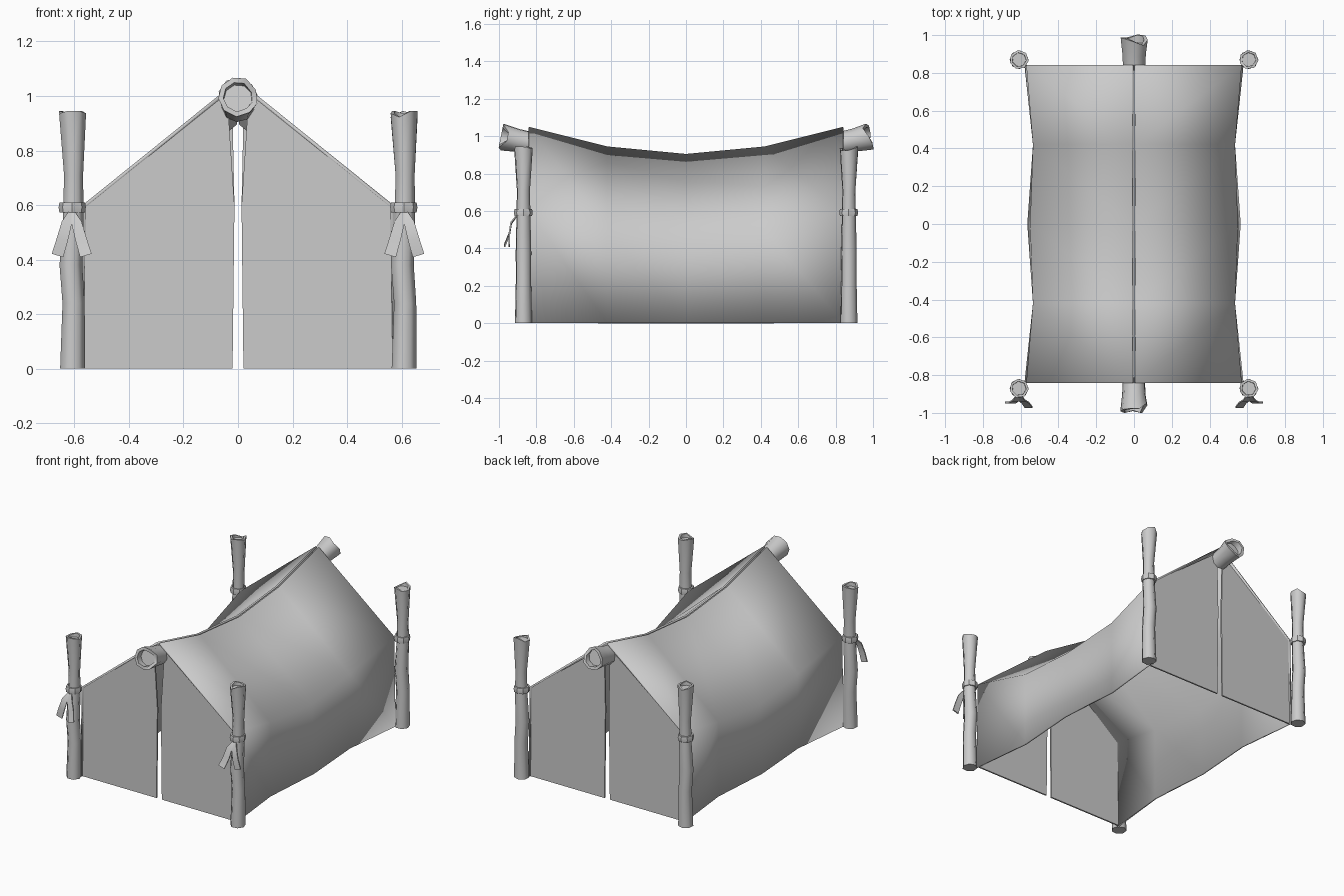
import bpy, bmesh, math, random
from mathutils import Vector

if "Cube" in bpy.data.objects:
    bpy.data.objects.remove(bpy.data.objects["Cube"])

random.seed(4)


def make(name, verts, faces, angle=40, recalc=True):
    me = bpy.data.meshes.new(name)
    me.from_pydata([tuple(v) for v in verts], [], faces)
    if recalc:
        bm = bmesh.new()
        bm.from_mesh(me)
        bmesh.ops.recalc_face_normals(bm, faces=bm.faces)
        bm.to_mesh(me)
        bm.free()
    ob = bpy.data.objects.new(name, me)
    bpy.context.collection.objects.link(ob)
    bpy.context.view_layer.objects.active = ob
    ob.select_set(True)
    bpy.ops.object.shade_smooth_by_angle(angle=math.radians(angle))
    ob.select_set(False)
    return ob


def mirror(ob):
    ob.modifiers.new("mirror", 'MIRROR').use_mirror_merge = False


def log(name, path, radii, axis, n, jag, depth):
    """Rough-cut log: rings along a path, a jagged rim and a recessed end."""
    axis = Vector(axis).normalized()
    u = axis.orthogonal().normalized()
    w = axis.cross(u)
    rings = list(zip(path, radii))
    end, r = rings[-1]
    bite = [random.choice((0, 0, -0.4, -1)) * jag for _ in range(n)]
    rings += [(end, r * 0.74), (Vector(end) - axis * depth, r * 0.72)]
    verts = []
    for k, (c, rad) in enumerate(rings):
        for i in range(n):
            a = 2 * math.pi * i / n
            lift = bite[i] if k in (len(radii) - 1, len(radii)) else 0
            verts.append(Vector(c) + (u * math.cos(a) + w * math.sin(a)) * rad + axis * lift)
    faces = [(k * n + i, k * n + (i + 1) % n, (k + 1) * n + (i + 1) % n, (k + 1) * n + i)
             for k in range(len(rings) - 1) for i in range(n)]
    faces += [tuple(range(n)), tuple(range(len(verts) - n, len(verts)))]
    return make(name, verts, faces, 65)


# sagging cloth, one half mirrored: (y, ridge z, eave x, eave z, ground x)
stations = [(-0.84, 1.05, 0.57, 0.60, 0.58), (-0.42, 0.945, 0.535, 0.50, 0.535),
            (0, 0.905, 0.55, 0.46, 0.565),
            (0.42, 0.945, 0.535, 0.50, 0.535), (0.84, 1.05, 0.57, 0.60, 0.58)]
verts, faces = [], []
for y, rz, ex, ez, gx in stations:
    verts += [(0.011, y, rz), (ex, y, ez), (gx, y, 0)]
for j in range(4):
    for i in range(2):
        a = j * 3 + i
        faces.append((a, a + 1, a + 4, a + 3))
cloth = make("tent_cloth", verts, faces, 65, recalc=False)
sol = cloth.modifiers.new("thickness", 'SOLIDIFY')
sol.thickness, sol.offset = 0.012, -1
mirror(cloth)

# end walls with a centre slit
for name, s, top in (("front_flaps", -1, 0.04), ("back_flaps", 1, 0.022)):
    prof = [(0.02, 0), (0.567, 0), (0.562, 0.595), (top, 1.012), (0.013, 0.6)]
    verts = [(x, s * y, z) for y in (0.825, 0.835) for x, z in prof]
    faces = [(0, 1, 2, 4), (4, 2, 3), (5, 6, 7, 9), (9, 7, 8)]
    faces += [(i, (i + 1) % 5, 5 + (i + 1) % 5, 5 + i) for i in range(5)]
    mirror(make(name, verts, faces, 30))

# ridge pole ends, tilted up
for name, s in (("front_ridge_pole", -1), ("back_ridge_pole", 1)):
    log(name, [(0, s * 0.825, 0.963), (0, s * 0.90, 0.978), (0, s * 0.99, 0.998)],
        [0.06, 0.063, 0.073], (0, s, 0.2), 9, 0.035, 0.04)

# corner posts with a collar each
for sy, end in ((-1, "front"), (1, "back")):
    for sx, side in ((-1, "left"), (1, "right")):
        x, y = sx * 0.608, sy * 0.87
        log(f"{end}_{side}_post",
            [(x, y, 0), (x + 0.004, y, 0.24), (x - 0.006, y, 0.38), (x + 0.003, y, 0.55),
             (x + 0.004, y, 0.71), (x, y, 0.945)],
            [0.047, 0.042, 0.043, 0.039, 0.036, 0.051], (0, 0, 1), 7, 0.022, 0.025)
        n, prof = 8, [(0.036, 0.572), (0.047, 0.572), (0.05, 0.592), (0.047, 0.61), (0.036, 0.61)]
        verts = [(x + r * math.cos(a), y + r * math.sin(a), z)
                 for r, z in prof for a in (2 * math.pi * i / n for i in range(n))]
        faces = [(k * n + i, k * n + (i + 1) % n, (k + 1) % 5 * n + (i + 1) % n, (k + 1) % 5 * n + i)
                 for k in range(5) for i in range(n)]
        make(f"{end}_{side}_collar", verts, faces, 40)

# cloth tie ends hanging from the front collars
for sx, side in ((-1, "left"), (1, "right")):
    for d, y_end, tag in ((-1, -0.97, "outer"), (1, -0.945, "inner")):
        path = [(0.0, -0.905, 0.575, 0.010), (0.018, -0.935, 0.535, 0.018),
                (0.034, -0.945, 0.475, 0.02), (0.052, y_end, 0.415, 0.021)]
        verts = []
        for off, y, z, w in path:
            cx = sx * 0.61 - sx * d * off * -1
            for e in (-w, w):
                for t in (-0.004, 0.004):
                    verts.append((cx + e, y + t, z + sx * d * e * 0.3))
        faces = [(0, 1, 3, 2), (12, 13, 15, 14)]
        for k in range(3):
            a = k * 4
            for p, q in ((0, 1), (1, 3), (3, 2), (2, 0)):
                faces.append((a + p, a + q, a + 4 + q, a + 4 + p))
        make(f"{side}_{tag}_tie", verts, faces, 40)
